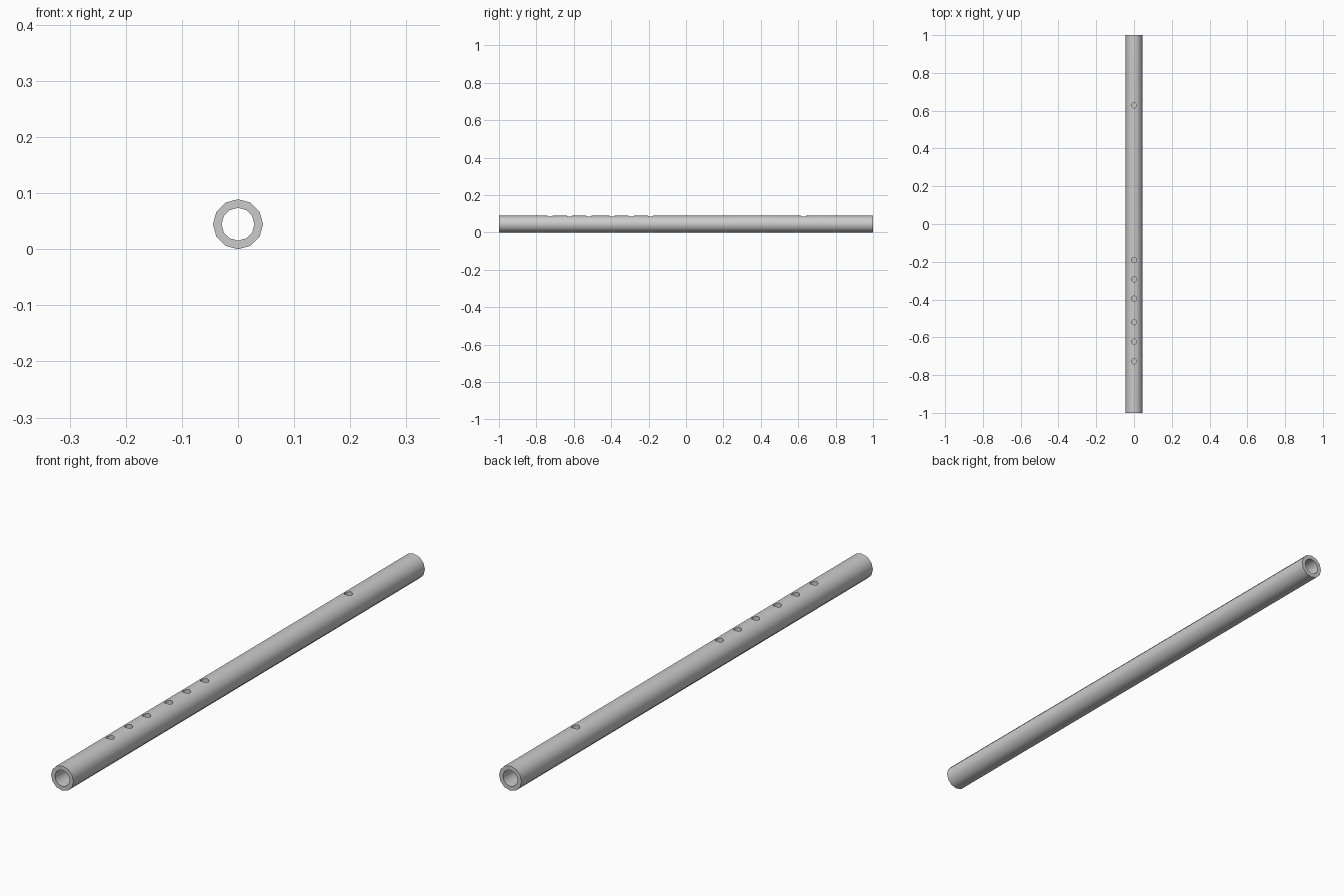
import bpy, bmesh, math

if "Cube" in bpy.data.objects:
    bpy.data.objects.remove(bpy.data.objects["Cube"])

SIDES = 12
R_OUT, R_IN, HALF = 0.0446, 0.0292, 1.0
HOLE_R = 0.014
HOLES = [0.628, -0.19, -0.293, -0.395, -0.52, -0.623, -0.727]


def make_object(name, bm):
    bmesh.ops.recalc_face_normals(bm, faces=bm.faces)
    mesh = bpy.data.meshes.new(name)
    bm.to_mesh(mesh)
    bm.free()
    obj = bpy.data.objects.new(name, mesh)
    bpy.context.collection.objects.link(obj)
    return obj


# Open tube body lying along y, with a ridge on top
bm = bmesh.new()


def ring(radius, y):
    return [bm.verts.new((radius * math.sin(2 * math.pi * i / SIDES), y,
                          R_OUT + radius * math.cos(2 * math.pi * i / SIDES)))
            for i in range(SIDES)]


rings = [ring(R_OUT, -HALF), ring(R_OUT, HALF), ring(R_IN, HALF), ring(R_IN, -HALF)]
for a, b in zip(rings, rings[1:] + rings[:1]):
    for i in range(SIDES):
        j = (i + 1) % SIDES
        bm.faces.new((a[i], a[j], b[j], b[i]))
flute = make_object("flute_body", bm)

# Cutters for the blow hole and six finger holes, through the top wall only
bm = bmesh.new()
for y in HOLES:
    made = bmesh.ops.create_cone(bm, cap_ends=True, segments=12, radius1=HOLE_R,
                                 radius2=HOLE_R, depth=0.06)
    bmesh.ops.translate(bm, verts=made["verts"], vec=(0, y, R_OUT + 0.04))
cutter = make_object("hole_cutters", bm)
cutter.hide_render = True

# Cut the holes and bake the result
bpy.context.view_layer.objects.active = flute
flute.select_set(True)
mod = flute.modifiers.new("holes", "BOOLEAN")
mod.operation = "DIFFERENCE"
mod.solver = "EXACT"
mod.object = cutter
bpy.ops.object.modifier_apply(modifier=mod.name)
bpy.data.objects.remove(cutter)
bpy.ops.object.shade_smooth_by_angle(angle=math.radians(40))
